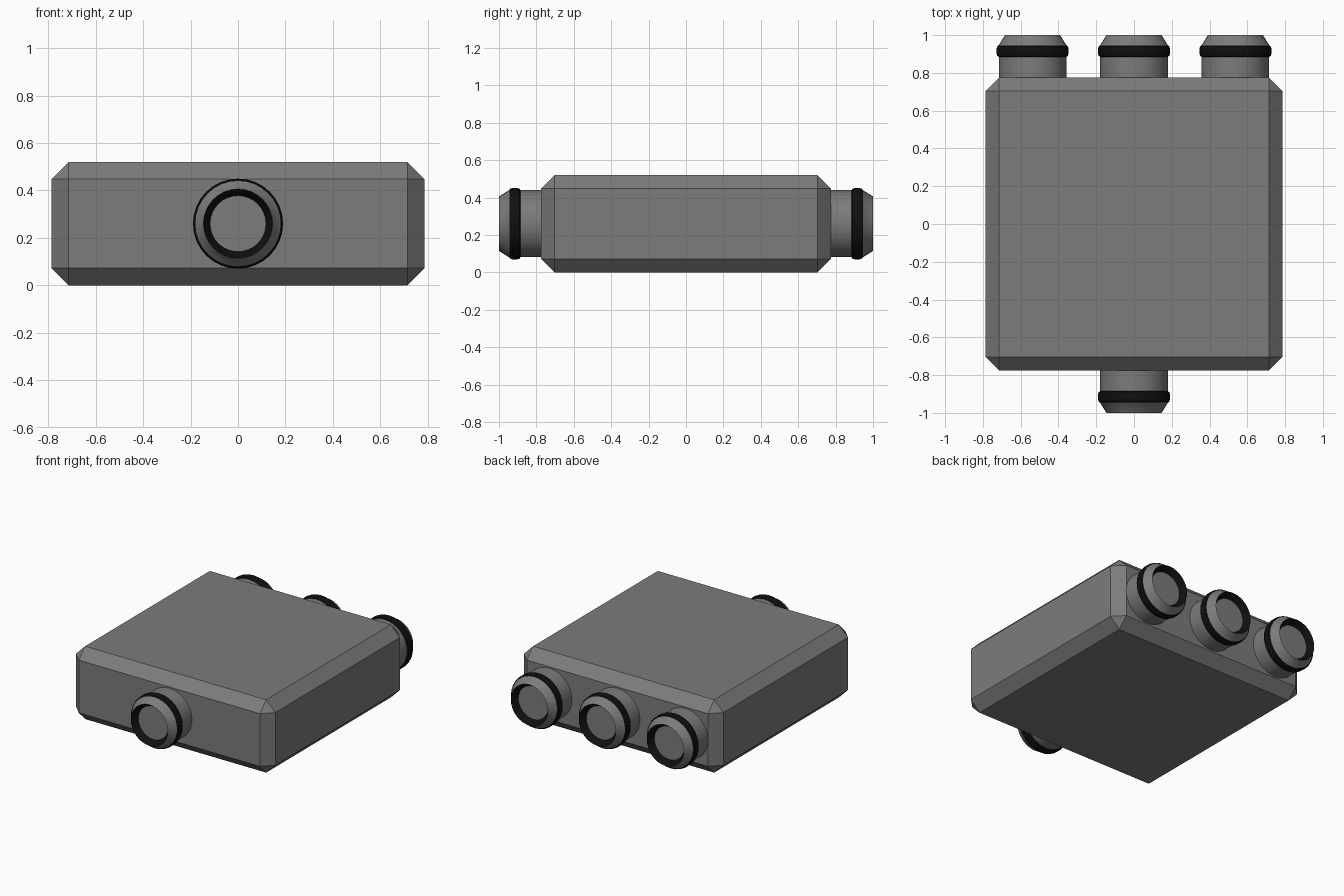
import bpy, bmesh, math
from mathutils import Matrix, Vector

if "Cube" in bpy.data.objects:
    bpy.data.objects.remove(bpy.data.objects["Cube"])


def material(name, rgb):
    m = bpy.data.materials.new(name)
    m.diffuse_color = (*rgb, 1)
    m.use_nodes = True
    m.node_tree.nodes["Principled BSDF"].inputs["Base Color"].default_value = m.diffuse_color
    return m


GREY = material("housing grey", (0.2, 0.2, 0.2))
BLACK = material("rubber black", (0.005, 0.005, 0.005))


def finish(bm, name, mats):
    mesh = bpy.data.meshes.new(name)
    bm.to_mesh(mesh)
    bm.free()
    for m in mats:
        mesh.materials.append(m)
    obj = bpy.data.objects.new(name, mesh)
    bpy.context.collection.objects.link(obj)
    return obj


# Chamfered box housing
bm = bmesh.new()
bmesh.ops.create_cube(bm, size=1, matrix=Matrix.Translation((0, 0, 0.26))
                      @ Matrix.Diagonal((1.574, 1.55, 0.52, 1)))
bmesh.ops.bevel(bm, geom=bm.edges[:], offset=0.072, segments=1, affect='EDGES')
finish(bm, "housing", [GREY])

# Connector profile: (radius, distance along y, colour of the band that follows)
PROFILE = [(0.179, 0.74, 0), (0.179, 0.885, 1), (0.187, 0.89, 1), (0.190, 0.90, 1),
           (0.190, 0.93, 1), (0.187, 0.94, 1), (0.180, 0.945, 0), (0.146, 1.0, 1),
           (0.118, 0.955, 0)]


def connector(name, x, side, n=32):
    bm = bmesh.new()
    rings = []
    for r, y, _ in PROFILE:
        rings.append([bm.verts.new((x + r * math.cos(2 * math.pi * i / n), side * y,
                                    0.26 + r * math.sin(2 * math.pi * i / n)))
                      for i in range(n)])
    for (a, b), (_, _, mat) in zip(zip(rings, rings[1:]), PROFILE):
        for i in range(n):
            j = (i + 1) % n
            bm.faces.new((a[i], a[j], b[j], b[i])).material_index = mat
    bm.faces.new(rings[0])
    bm.faces.new(rings[-1])      # recessed end disc
    bmesh.ops.recalc_face_normals(bm, faces=bm.faces[:])
    obj = finish(bm, name, [GREY, BLACK])
    bpy.ops.object.select_all(action='DESELECT')
    obj.select_set(True)
    bpy.context.view_layer.objects.active = obj
    bpy.ops.object.shade_smooth_by_angle(angle=math.radians(30))


# One inlet at the front, three outlets at the back
connector("front_connector", 0, -1)
for label, x in (("left", -0.537), ("middle", 0), ("right", 0.537)):
    connector("back_connector_" + label, x, 1)
